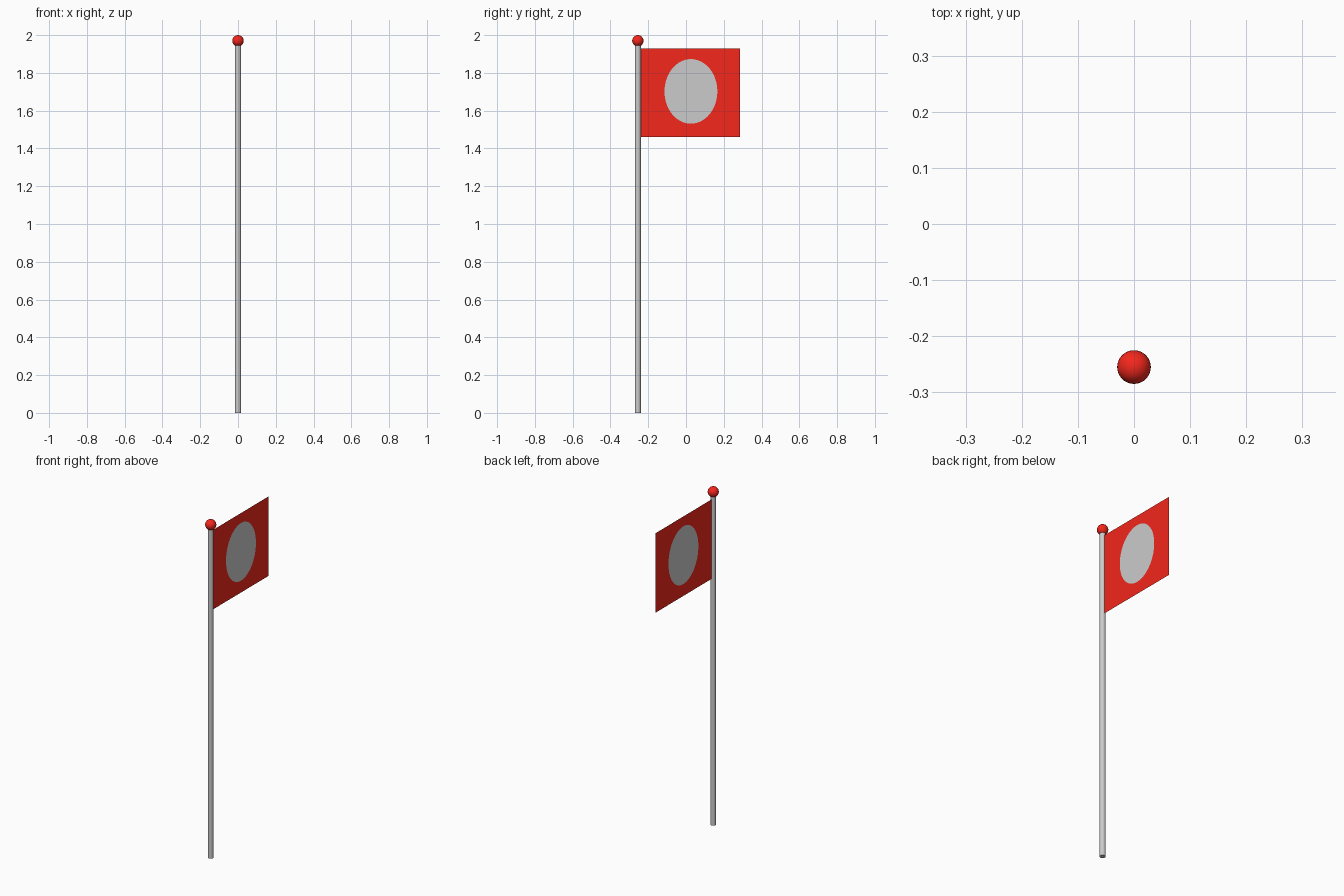
import bpy
import bmesh
from math import pi
from mathutils import Matrix

if "Cube" in bpy.data.objects:
    bpy.data.objects.remove(bpy.data.objects["Cube"])

POLE_Y = -0.255


def paint(obj, name, color):
    mat = bpy.data.materials.get(name) or bpy.data.materials.new(name)
    mat.diffuse_color = color
    mat.use_nodes = True
    mat.node_tree.nodes["Principled BSDF"].inputs["Base Color"].default_value = mat.diffuse_color
    obj.data.materials.append(mat)


def flat_panel(name, x, y, z, half_y, half_z, sides, facing):
    """Flat sheet in the YZ plane: 4 sides gives a rectangle, more an ellipse."""
    bm = bmesh.new()
    if sides == 4:
        bmesh.ops.create_grid(bm, x_segments=1, y_segments=1, size=1)
    else:
        bmesh.ops.create_circle(bm, cap_ends=True, segments=sides, radius=1)
    bm.transform(Matrix.Rotation(facing * pi / 2, 4, 'Y'))
    bm.transform(Matrix.Translation((x, y, z)) @ Matrix.Diagonal((1, half_y, half_z, 1)))
    mesh = bpy.data.meshes.new(name)
    bm.to_mesh(mesh)
    bm.free()
    obj = bpy.data.objects.new(name, mesh)
    bpy.context.collection.objects.link(obj)
    return obj


RED = (0.9, 0.02, 0.012, 1)

# Pole
bpy.ops.mesh.primitive_cylinder_add(vertices=24, radius=0.016, depth=1.96,
                                    location=(0, POLE_Y, 0.98))
bpy.context.object.name = "pole"
bpy.ops.object.shade_smooth_by_angle()

# Ball on the pole top
bpy.ops.mesh.primitive_uv_sphere_add(segments=32, ring_count=16, radius=0.03,
                                     location=(0, POLE_Y, 1.97))
ball = bpy.context.object
ball.name = "pole_ball"
bpy.ops.object.shade_smooth_by_angle()
paint(ball, "red", RED)

# Cloth and its round patches, one per side
for side, label in ((1, "right"), (-1, "left")):
    cloth = flat_panel("flag_cloth_" + label, side * 0.0003, 0.0205, 1.695,
                       0.2645, 0.235, 4, side)
    paint(cloth, "red", RED)
    flat_panel("flag_patch_" + label, side * 0.0013, 0.026, 1.702,
               0.14, 0.171, 64, side)
